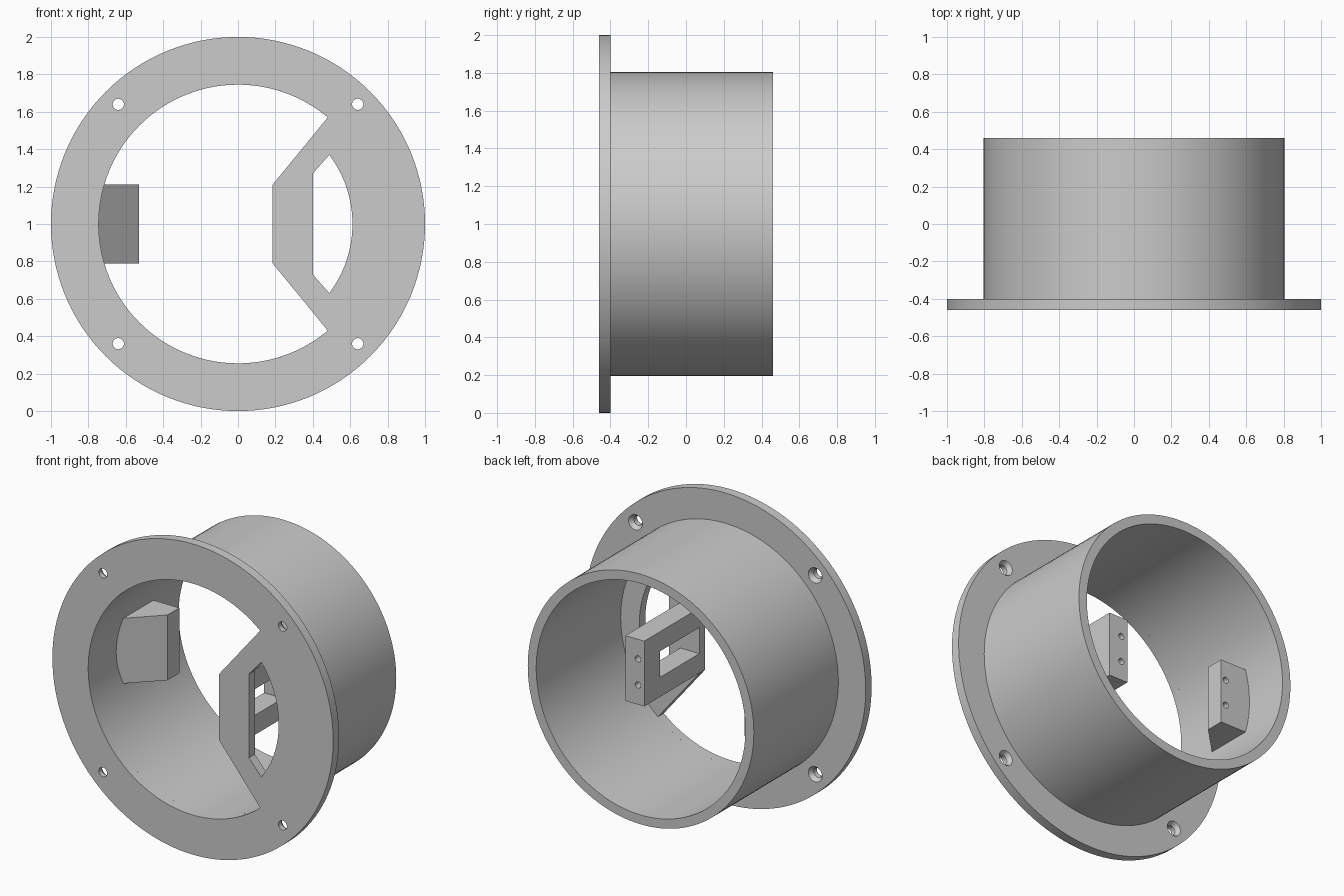
import bpy, bmesh, math
from mathutils import Vector

if "Cube" in bpy.data.objects:
    bpy.data.objects.remove(bpy.data.objects["Cube"])

FRONT, FLANGE_BACK, REAR = -0.46, -0.40, 0.46
BORE, TUBE = 0.745, 0.805
MID = 1.0          # height of the bore axis
BLOCK_BACK = 0.16

grey = bpy.data.materials.new("plain grey")
grey.use_nodes = True
colour = (0.6, 0.6, 0.6, 1)
grey.diffuse_color = colour
grey.node_tree.nodes["Principled BSDF"].inputs["Base Color"].default_value = colour


def arc(radius, start, end, steps):
    angles = [math.radians(start + (end - start) * i / steps) for i in range(steps + 1)]
    return [(radius * math.cos(a), radius * math.sin(a)) for a in angles]


def circle(radius, cx=0, cz=0, steps=128):
    return [(cx + x, cz + z) for x, z in arc(radius, 0, 360, steps)[:-1]]


def loft(name, ring_a, ring_b):
    """Closed solid between two matching rings of points."""
    bm = bmesh.new()
    a = [bm.verts.new(p) for p in ring_a]
    b = [bm.verts.new(p) for p in ring_b]
    bm.faces.new(a)
    bm.faces.new(b)
    for i in range(len(a)):
        j = (i + 1) % len(a)
        bm.faces.new((a[i], a[j], b[j], b[i]))
    bmesh.ops.recalc_face_normals(bm, faces=bm.faces)
    mesh = bpy.data.meshes.new(name)
    bm.to_mesh(mesh)
    bm.free()
    mesh.materials.append(grey)
    obj = bpy.data.objects.new(name, mesh)
    bpy.context.collection.objects.link(obj)
    return obj


def prism_y(name, outline, y0, y1, outline_b=None):
    """Solid along y from an outline of (x, z) about the bore axis."""
    return loft(name, [(x, y0, MID + z) for x, z in outline],
                [(x, y1, MID + z) for x, z in outline_b or outline])


def rect(x0, x1, half_z):
    return [(x0, -half_z), (x1, -half_z), (x1, half_z), (x0, half_z)]


def cut(obj, cutters):
    for cutter in cutters:
        cutter.hide_render = True
        mod = obj.modifiers.new("cut", 'BOOLEAN')
        mod.operation = 'DIFFERENCE'
        mod.solver = 'EXACT'
        mod.object = cutter
    bpy.context.view_layer.update()
    graph = bpy.context.evaluated_depsgraph_get()
    mesh = bpy.data.meshes.new_from_object(obj.evaluated_get(graph))
    obj.modifiers.clear()
    obj.data = mesh
    for cutter in cutters:
        bpy.data.objects.remove(cutter)


def screw_holes(x):
    """Pair of blind holes in the rear face of a block."""
    return [prism_y("hole_cutter", circle(0.02, x, z, 24), BLOCK_BACK - 0.12, BLOCK_BACK + 0.05)
            for z in (-0.084, 0.084)]


# Flange with its opening, crescent slot and countersunk holes
flange = prism_y("flange", circle(1.0), FRONT, FLANGE_BACK)
opening = arc(BORE, 49.9, 310.1, 92) + [(0.185, -0.21), (0.185, 0.21)]
slot = [(0.4, 0.27), (0.4, -0.27)] + arc(0.612, -37.1, 37.1, 28)
cutters = [prism_y("opening_cutter", opening, FRONT - 0.1, FLANGE_BACK + 0.1),
           prism_y("slot_cutter", slot, FRONT - 0.1, FLANGE_BACK + 0.1)]
for sx in (-0.64, 0.64):
    for sz in (-0.64, 0.64):
        cutters.append(prism_y("hole_cutter", circle(0.03, sx, sz, 32), FRONT - 0.1, FLANGE_BACK + 0.1))
        cutters.append(prism_y("sink_cutter", circle(0.028, sx, sz, 32), FLANGE_BACK - 0.03,
                               FLANGE_BACK + 0.01, circle(0.056, sx, sz, 32)))
cut(flange, cutters)

# Tube behind the flange
tube = prism_y("tube", circle(TUBE), FLANGE_BACK, REAR)
cut(tube, [prism_y("bore_cutter", circle(BORE), FLANGE_BACK - 0.1, REAR + 0.1)])

# Left bracket standing behind the flange, with a side window
bracket = prism_y("left_bracket", rect(0.185, 0.32, 0.21), FLANGE_BACK, BLOCK_BACK)
cut(bracket, [prism_y("window_cutter", rect(0.1, 0.5, 0.084), FLANGE_BACK - 0.02, 0.0)]
    + screw_holes(0.23))

# Right wall block with a sloped front, set into the tube wall
plan = [(-0.53, BLOCK_BACK), (-0.53, 0.04), (-0.76, -0.19), (-0.76, BLOCK_BACK)]
block = loft("right_block", [(x, y, MID - 0.21) for x, y in plan],
             [(x, y, MID + 0.21) for x, y in plan])
cut(block, screw_holes(-0.565))

# Smooth round walls, crisp edges
bpy.ops.object.select_all(action='DESELECT')
for part in (flange, tube, bracket, block):
    part.select_set(True)
bpy.context.view_layer.objects.active = flange
bpy.ops.object.shade_smooth_by_angle(angle=math.radians(30))
